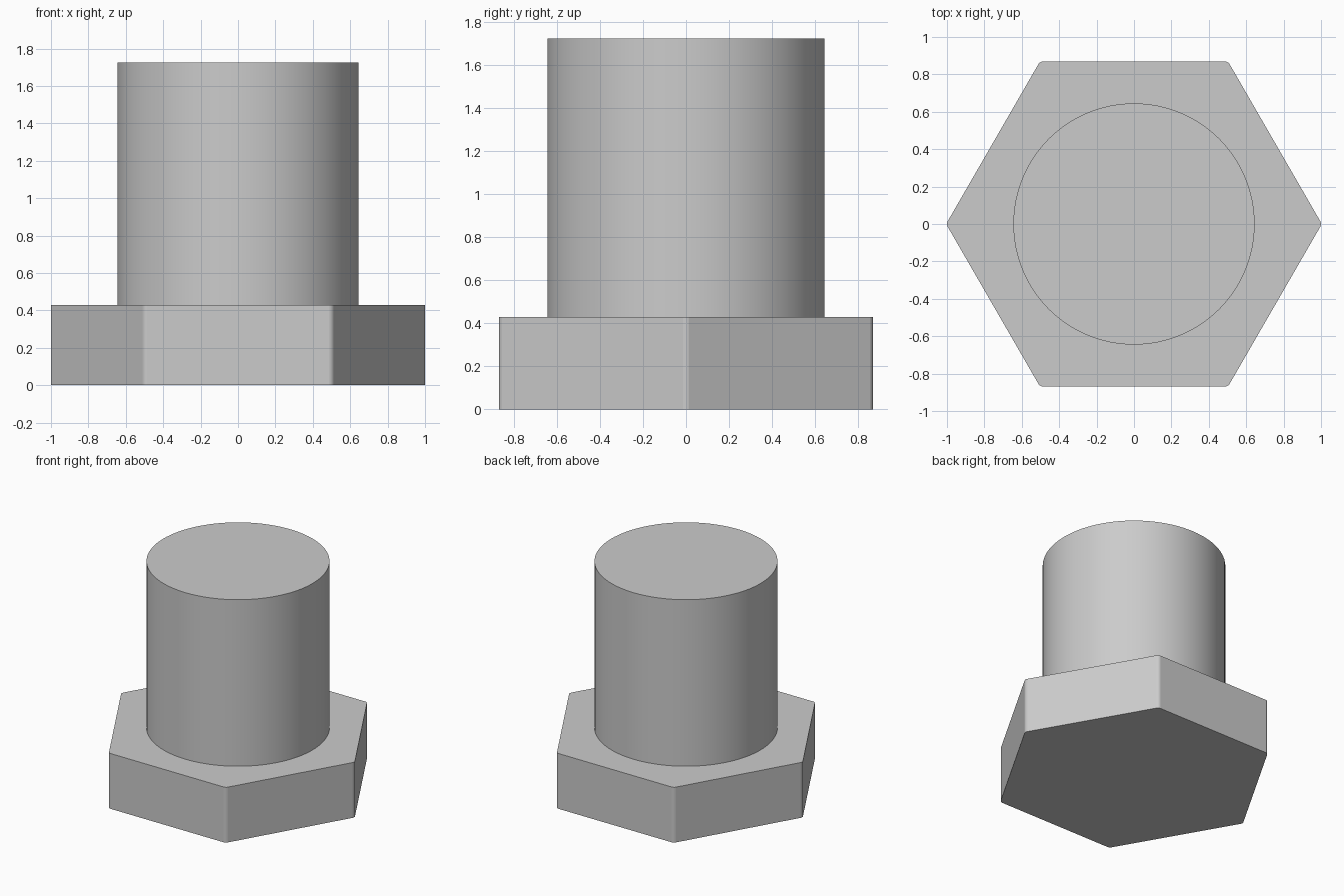
import bpy
import math

cube = bpy.data.objects.get("Cube")
if cube:
    bpy.data.objects.remove(cube, do_unlink=True)

HEAD_HEIGHT = 0.43
TOTAL_HEIGHT = 1.725

# Single plain grey for the whole bolt
grey = bpy.data.materials.new("plain grey")
grey.use_nodes = True
colour = (0.6, 0.6, 0.6, 1)
grey.diffuse_color = colour
grey.node_tree.nodes["Principled BSDF"].inputs["Base Color"].default_value = colour


def prism(name, sides, radius, bottom, top, turn=0.0):
    """Upright prism between two heights."""
    bpy.ops.mesh.primitive_cylinder_add(
        vertices=sides, radius=radius, depth=top - bottom,
        location=(0, 0, (bottom + top) / 2), rotation=(0, 0, turn))
    part = bpy.context.object
    part.name = name
    part.data.materials.append(grey)
    return part


# Hexagonal head, with slightly rounded vertical corners
head = prism("hex_head", 6, 1.0045, 0, HEAD_HEIGHT, math.pi / 6)
weights = head.data.attributes.new("bevel_weight_edge", "FLOAT", "EDGE")
for edge in head.data.edges:
    a, b = (head.data.vertices[i].co for i in edge.vertices)
    weights.data[edge.index].value = 1.0 if abs(a.z - b.z) > 0.1 else 0.0
bevel = head.modifiers.new("rounded_corners", "BEVEL")
bevel.limit_method = "WEIGHT"
bevel.width = 0.017
bevel.segments = 4
bpy.ops.object.shade_smooth_by_angle(angle=math.radians(30))

# Smooth round shank
shank = prism("shank", 96, 0.645, HEAD_HEIGHT, TOTAL_HEIGHT)
bpy.ops.object.shade_smooth_by_angle(angle=math.radians(30))
